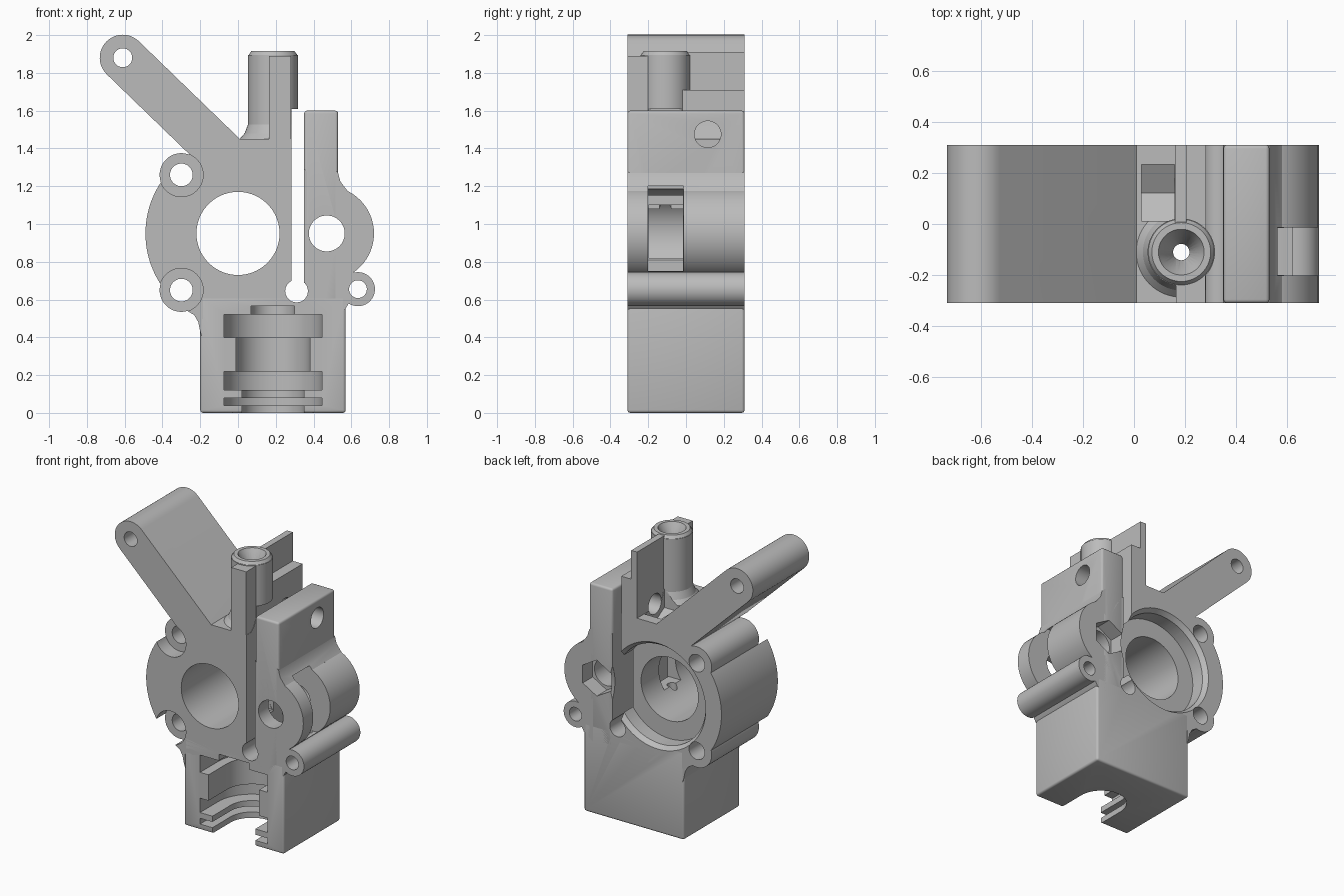
import bpy, bmesh, math
from mathutils import Matrix, Vector

cube = bpy.data.objects.get("Cube")
if cube:
    bpy.data.objects.remove(cube, do_unlink=True)

grey = bpy.data.materials.new("light grey plastic")
grey.use_nodes = True
grey.diffuse_color = (0.5, 0.5, 0.5, 1)
grey.node_tree.nodes["Principled BSDF"].inputs["Base Color"].default_value = (0.5, 0.5, 0.5, 1)

F, B = -0.31, 0.31          # front and back planes
OUT = 0.45                  # cutters overshoot to here
AX, AY = 0.185, -0.11       # vertical filament path


def finish(bm, name):
    bmesh.ops.recalc_face_normals(bm, faces=bm.faces)
    mesh = bpy.data.meshes.new(name)
    bm.to_mesh(mesh)
    bm.free()
    mesh.materials.append(grey)
    return bpy.data.objects.new(name, mesh)


def box(name, x, y, z, bevel=0):
    bm = bmesh.new()
    bmesh.ops.create_cube(bm, size=1)
    for v in bm.verts:
        v.co = [lo + (c + 0.5) * (hi - lo) for c, (lo, hi) in zip(v.co, (x, y, z))]
    if bevel:
        bmesh.ops.bevel(bm, geom=bm.edges[:], offset=bevel, segments=3, profile=0.5, affect='EDGES')
    return finish(bm, name)


def rod(name, start, end, r1, r2=None, sides=64):
    """Cylinder, cone or hexagon between two points."""
    start, end = Vector(start), Vector(end)
    d = end - start
    turn = d.to_track_quat('Z', 'Y').to_matrix().to_4x4()
    bm = bmesh.new()
    bmesh.ops.create_cone(bm, cap_ends=True, segments=sides, radius1=r1,
                          radius2=r1 if r2 is None else r2, depth=d.length,
                          matrix=Matrix.Translation((start + end) / 2) @ turn)
    return finish(bm, name)


def rod_y(name, x, z, r, y0=F, y1=B, **kw):
    return rod(name, (x, y0, z), (x, y1, z), r, **kw)


def rod_z(name, z0, z1, r, r2=None):
    return rod(name, (AX, AY, z0), (AX, AY, z1), r, r2)


def extrude(name, pts, vec):
    bm = bmesh.new()
    low = [bm.verts.new(p) for p in pts]
    high = [bm.verts.new(Vector(p) + Vector(vec)) for p in pts]
    bm.faces.new(low)
    bm.faces.new(high[::-1])
    for i in range(len(pts)):
        bm.faces.new((low[i - 1], low[i], high[i], high[i - 1]))
    return finish(bm, name)


def prism(name, pts):
    return extrude(name, [(x, F, z) for x, z in pts], (0, B - F, 0))


# Solid parts
ears = {"upper": (-0.3, 1.26), "lower": (-0.3, 0.65)}
tip, root, half = Vector((-0.61, 1.88)), Vector((0.0, 1.29)), 0.122
along = (root - tip).normalized() * half
across = Vector((-along.y, along.x))
arc = [tip + across * math.cos(t) - along * math.sin(t)
       for t in (math.pi * i / 24 for i in range(25))]
parts = [
    box("lower_block", (-0.2, 0.57), (F, B), (0, 0.62), 0.015),
    rod_y("motor_disc", 0, 0.95, 0.49, sides=128),
    box("neck", (0, 0.29), (F, B), (0.55, 1.45)),
    prism("mount_arm", arc + [root - across, root + across]),
    prism("lower_fillet", [(-0.19, 0.4), (-0.2, 0.43), (-0.21, 0.48), (-0.25, 0.55), (-0.19, 0.6)]),
    box("idler_lever", (0.35, 0.53), (F, B), (0.5, 1.6), 0.015),
    rod_y("idler_lobe", 0.47, 0.95, 0.25),
    prism("lever_fillet", [(0.5, 1.3), (0.53, 1.27), (0.542, 1.225), (0.58, 1.175), (0.5, 1.1)]),
    prism("pin_web", [(0.5, 0.5), (0.569, 0.55), (0.63, 0.66), (0.61, 0.755), (0.5, 0.8)]),
    rod_y("hinge_pin", 0.635, 0.655, 0.09),
    box("front_rib", (0.165, 0.28), (F, AY), (1.3, 1.89)),
    box("back_rib", (0.16, 0.205), (-0.1, B), (1.3, 1.91)),
    box("back_rib_step", (0.19, 0.281), (-0.1, B), (1.3, 1.71)),
    rod_z("filament_tower", 1.3, 1.895, 0.132),
    rod_z("tower_rim", 1.89, 1.915, 0.132, 0.115),
    rod_z("tower_flare_low", 1.44, 1.48, 0.185, 0.15),
    rod_z("tower_flare_high", 1.475, 1.53, 0.152, 0.131),
]
parts += [rod_y(side + "_screw_ear", x, z, 0.115) for side, (x, z) in ears.items()]

# Bores, slots and screw holes
cuts = [
    box("clamp_slot", (0.282, 0.349), (-OUT, OUT), (0.65, 1.61)),
    rod_y("slot_relief", 0.31, 0.645, 0.06, -0.44, 0.44),
    rod_y("main_bore", 0, 0.95, 0.22, -OUT, OUT, sides=96),
    rod_y("motor_recess", 0, 0.95, 0.345, 0.18, 0.4, sides=96),
    rod_y("recess_chamfer", 0, 0.95, 0.34, 0.27, 0.32, r2=0.375, sides=96),
    rod_y("arm_hole", *tip, 0.05, -OUT, OUT),
    rod_y("pin_hole", 0.635, 0.655, 0.047, -OUT, OUT),
    rod_y("idler_hole", 0.47, 0.95, 0.095, -OUT, OUT),
    rod_y("idler_nut", 0.47, 0.95, 0.125, 0.2, 0.4, sides=6),
    rod_y("bearing_pocket", 0.47, 0.95, 0.235, -0.2, -0.015),
    box("bearing_opening", (0.471, 0.9), (-0.201, -0.014), (0.752, 1.2)),
    box("bearing_window", (0.178, 0.4), (-0.199, -0.016), (0.82, 1.1)),
    rod("tension_hole", (0.1, 0.115, 1.475), (0.7, 0.115, 1.475), 0.07),
    rod("nut_trap", (0.03, 0.122, 1.475), (0.158, 0.122, 1.475), 0.127, sides=6),
    rod_z("filament_hole", 0.5, 2.1, 0.032),
    rod_z("filament_funnel", 1.79, 1.92, 0.025, 0.092),
]
for x, z in ears.values():
    cuts.append(rod_y("ear_hole", x, z, 0.06, -OUT, OUT))
    cuts.append(rod_y("ear_recess", x, z, 0.1155, -0.4, -0.21))

# Stepped socket, open to the front
for z0, z1, r in ((-0.1, 0.05, 0.165), (0.04, 0.08, 0.26), (0.07, 0.13, 0.165),
                  (0.12, 0.22, 0.26), (0.21, 0.41, 0.195), (0.4, 0.52, 0.26), (0.51, 0.565, 0.115)):
    outline = [(AX + r * math.cos(t), AY + r * math.sin(t), z0)
               for t in (math.pi * i / 32 for i in range(33))]
    outline += [(AX - r, -OUT, z0), (AX + r, -OUT, z0)]
    cuts.append(extrude("socket_step", outline, (0, 0, z1 - z0)))

# Cut every part with the whole set of cutters
cutters = bpy.data.collections.new("cutters")
bpy.context.scene.collection.children.link(cutters)
for cut in cuts:
    cut.hide_render = True
    cutters.objects.link(cut)
for part in parts:
    bpy.context.collection.objects.link(part)
    mod = part.modifiers.new("cut", 'BOOLEAN')
    mod.operation, mod.solver = 'DIFFERENCE', 'EXACT'
    mod.operand_type, mod.collection = 'COLLECTION', cutters
graph = bpy.context.evaluated_depsgraph_get()
results = [bpy.data.meshes.new_from_object(part.evaluated_get(graph)) for part in parts]
for part, mesh in zip(parts, results):
    part.modifiers.clear()
    part.data = mesh
for cut in cuts:
    bpy.data.objects.remove(cut, do_unlink=True)
bpy.data.collections.remove(cutters)

# Smooth curves, sharp edges
bpy.ops.object.select_all(action='DESELECT')
for part in parts:
    part.select_set(True)
bpy.context.view_layer.objects.active = parts[0]
bpy.ops.object.shade_smooth_by_angle(angle=math.radians(30))
